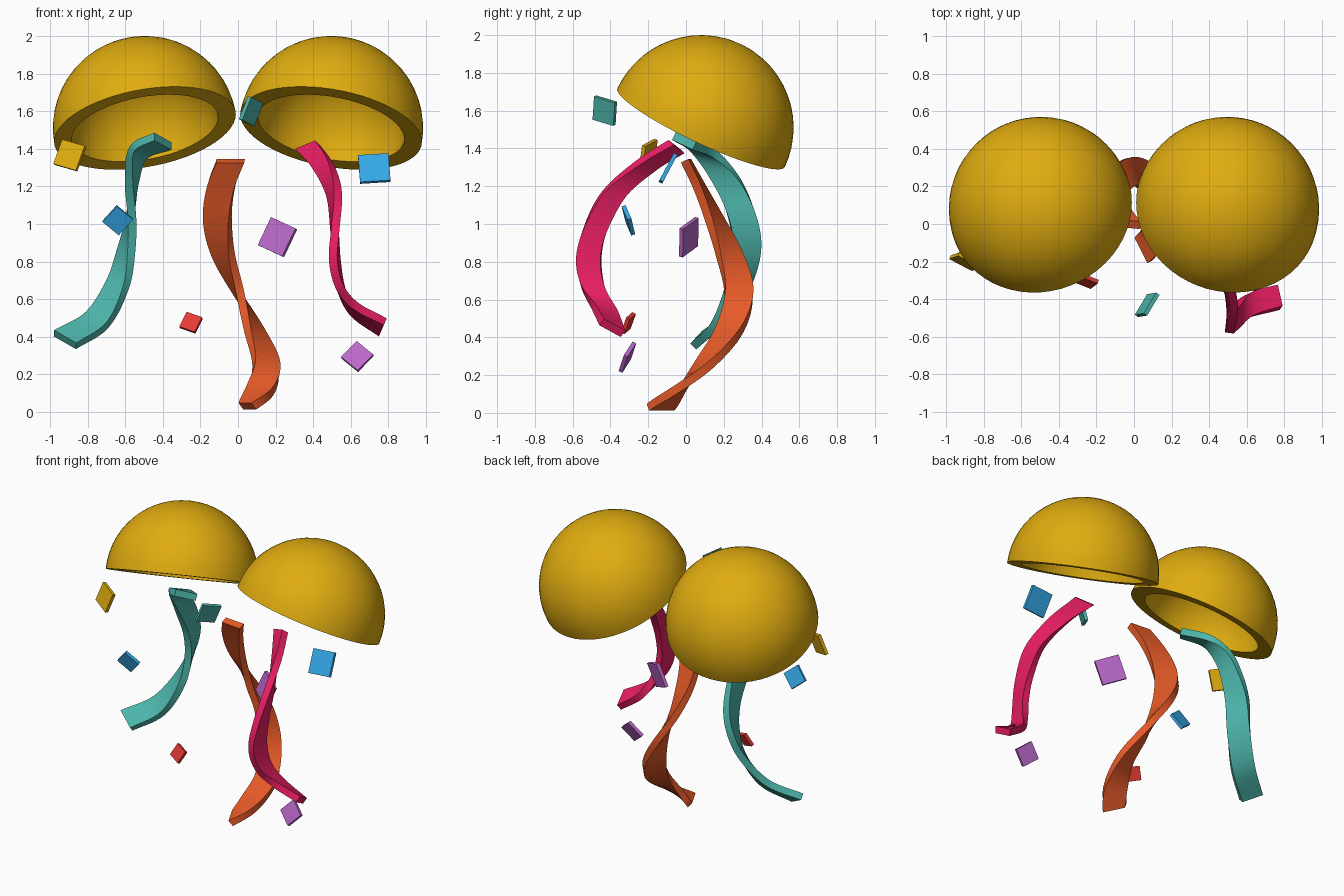
import bpy, bmesh, math
from mathutils import Vector, Matrix, Euler

cube = bpy.data.objects.get("Cube")
if cube:
    bpy.data.objects.remove(cube, do_unlink=True)


def material(name, hex_code):
    # sRGB hex code to a linear flat colour
    srgb = [c / 255 for c in bytes.fromhex(hex_code)]
    lin = [((c + 0.055) / 1.055) ** 2.4 if c > 0.04 else c / 12.92 for c in srgb]
    m = bpy.data.materials.new(name)
    m.use_nodes = True
    m.diffuse_color = (*lin, 1)
    bsdf = next(n for n in m.node_tree.nodes if n.type == 'BSDF_PRINCIPLED')
    bsdf.inputs["Base Color"].default_value = (*lin, 1)
    bsdf.inputs["Roughness"].default_value = 0.6
    return m


gold = material("gold", "E0AC10")
teal = material("teal", "4DB6AC")
orange = material("orange", "E65A28")
pink = material("pink", "E91E63")
blue = material("blue", "34A8E6")
purple = material("purple", "BA68C8")
red = material("red", "E53935")


def finish(name, bm, mat, smooth=True):
    bmesh.ops.recalc_face_normals(bm, faces=bm.faces)
    mesh = bpy.data.meshes.new(name)
    bm.to_mesh(mesh)
    bm.free()
    mesh.materials.append(mat)
    obj = bpy.data.objects.new(name, mesh)
    bpy.context.collection.objects.link(obj)
    if smooth:
        bpy.ops.object.select_all(action='DESELECT')
        bpy.context.view_layer.objects.active = obj
        obj.select_set(True)
        bpy.ops.object.shade_smooth_by_angle(angle=math.radians(35))
    return obj


def half_shell(name, side):
    # thick hemisphere turned from its wall profile, opening tilted forward
    outer, inner, steps = 0.49, 0.395, 14
    arc = [math.pi / 2 * i / steps for i in range(steps + 1)]
    profile = [(outer * math.sin(a), outer * math.cos(a)) for a in arc]
    profile += [(inner * math.sin(a), inner * math.cos(a)) for a in reversed(arc)]
    bm = bmesh.new()
    verts = [bm.verts.new((r, 0, z)) for r, z in profile]
    edges = [bm.edges.new(pair) for pair in zip(verts, verts[1:])]
    bmesh.ops.spin(bm, geom=verts + edges, cent=(0, 0, 0), axis=(0, 0, 1),
                   angle=math.tau, steps=56, use_duplicate=False)
    bmesh.ops.remove_doubles(bm, verts=bm.verts, dist=0.0005)
    axis = Vector((0.165 * side, 0.42, 0.893))
    turn = axis.to_track_quat('Z', 'Y').to_matrix().to_4x4()
    bm.transform(Matrix.Translation((0.495 * side, 0.08, 1.51)) @ turn)
    finish(name, bm, gold)


half_shell("left_half_shell", 1)
half_shell("right_half_shell", -1)


def spline(points, per_span=7):
    # smooth path through rows of any length
    rows = [Vector(p) for p in points]
    rows = [rows[0] * 2 - rows[1]] + rows + [rows[-1] * 2 - rows[-2]]
    out = []
    for a, b, c, d in zip(rows, rows[1:], rows[2:], rows[3:]):
        for k in range(per_span):
            t = k / per_span
            out.append((b * 2 + (c - a) * t + (a * 2 - b * 5 + c * 4 - d) * t ** 2
                        + (b * 3 - a - c * 3 + d) * t ** 3) / 2)
    return out + [rows[-2]]


def ribbon(name, mat, width, points, thick=0.045):
    # each point: x, y, z, heading and rise of the width direction
    path = spline(points)
    bm = bmesh.new()
    rings = []
    for i, p in enumerate(path):
        before, after = path[max(i - 1, 0)], path[min(i + 1, len(path) - 1)]
        tangent = Vector((after - before)[:3])
        head, rise = math.radians(p[3]), math.radians(p[4])
        across = Vector((math.cos(head) * math.cos(rise),
                         math.sin(head) * math.cos(rise), math.sin(rise)))
        normal = tangent.cross(across).normalized() * thick / 2
        across *= width / 2
        centre = Vector(p[:3])
        rings.append([bm.verts.new(centre + across * s + normal * n)
                      for s, n in ((-1, -1), (1, -1), (1, 1), (-1, 1))])
    for r, q in zip(rings, rings[1:]):
        for j in range(4):
            k = (j + 1) % 4
            bm.faces.new((r[j], r[k], q[k], q[j]))
    bm.faces.new(rings[0])
    bm.faces.new(rings[-1])
    finish(name, bm, mat)


ribbon("middle_ribbon", orange, 0.15, [
    (-.04, .0, 1.335, -5, 0), (-.09, .07, 1.2, -10, 0), (-.11, .15, 1.03, -25, 0),
    (-.08, .23, .84, -52, 0), (0, .28, .64, -82, 0), (.085, .23, .44, -118, 0),
    (.15, .1, .26, -150, 0), (.12, -.04, .12, -195, 0), (.05, -.135, .03, -243, 0)])
ribbon("right_ribbon", teal, 0.15, [
    (-.4, -.01, 1.44, 50, -20), (-.53, .1, 1.38, 62, -14), (-.565, .22, 1.22, 78, 0),
    (-.57, .3, 1.03, 95, 0), (-.595, .32, .86, 112, 4), (-.64, .28, .68, 127, 13),
    (-.75, .19, .49, 142, 22), (-.92, .07, .385, 152, 27)])
ribbon("left_ribbon", pink, 0.13, [
    (.37, -.05, 1.41, -28, 20), (.45, -.21, 1.31, -45, 12), (.51, -.38, 1.16, -70, 5),
    (.515, -.48, .97, -88, 0), (.515, -.515, .81, -98, 0), (.545, -.49, .66, -95, 8),
    (.62, -.43, .545, -85, 18), (.77, -.39, .45, -77, 28)])


def confetti(name, mat, size, centre, yaw, pitch, roll):
    bm = bmesh.new()
    bmesh.ops.create_cube(bm, size=1, matrix=Matrix.Diagonal((size, 0.022, size, 1)))
    angles = [math.radians(a) for a in (pitch, yaw, roll)]
    turn = (Matrix.Rotation(angles[1], 4, 'Z') @ Matrix.Rotation(angles[0], 4, 'X')
            @ Matrix.Rotation(angles[2], 4, 'Y'))
    bm.transform(Matrix.Translation(centre) @ turn)
    finish(name, bm, mat, smooth=False)


confetti("gold_confetti", gold, .14, (-.895, -.2, 1.365), -24, -15, 15)
confetti("teal_confetti", teal, .132, (.07, -.43, 1.6), 55, 16, 15)
confetti("upper_blue_confetti", blue, .162, (.725, -.095, 1.295), 0, -28, -4)
confetti("lower_blue_confetti", blue, .115, (-.64, -.305, 1.02), 5, 18, 40)
confetti("upper_purple_confetti", purple, .165, (.21, .015, .93), -27, -13, 22)
confetti("lower_purple_confetti", purple, .122, (.635, -.31, .295), -8, -25, 40)
confetti("red_confetti", red, .092, (-.25, -.305, .475), -13, -25, 20)
